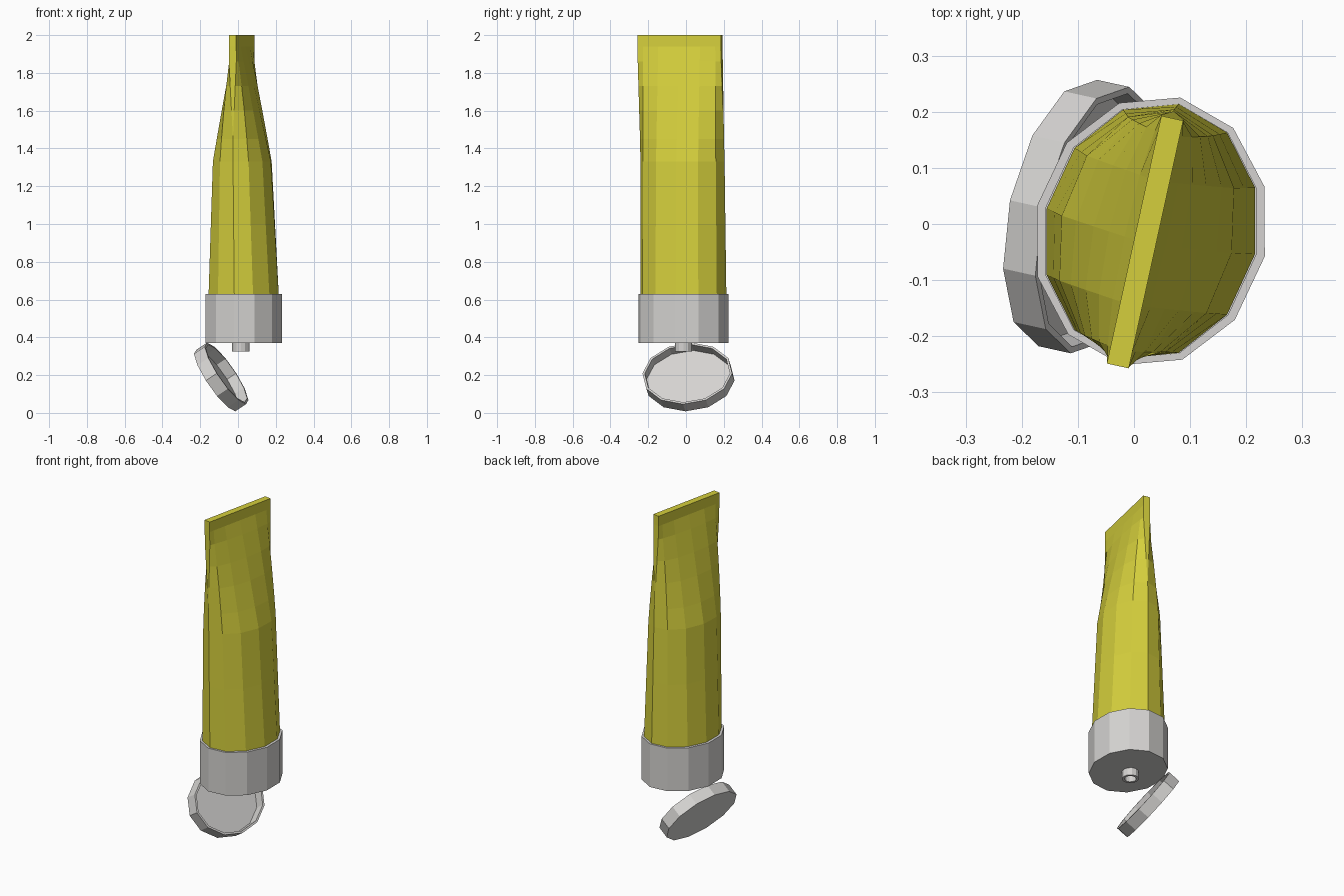
import bpy, bmesh, math
from mathutils import Matrix

if "Cube" in bpy.data.objects:
    bpy.data.objects.remove(bpy.data.objects["Cube"])


def material(name, rgb):
    m = bpy.data.materials.new(name)
    m.diffuse_color = (*rgb, 1)
    m.use_nodes = True
    m.node_tree.nodes["Principled BSDF"].inputs["Base Color"].default_value = m.diffuse_color
    return m


YELLOW = material("yellow plastic", (0.66, 0.62, 0.045))
GREY = material("light grey plastic", (0.66, 0.65, 0.635))

# Local frame: x across the crimp, y along it, turned about the tube axis
FRAME = Matrix.Translation((0.03, -0.013, 0)) @ Matrix.Rotation(math.radians(-12.4), 4, 'Z')


def loft(name, rings, mat, matrix):
    """Skin equal-length rings of points and close both ends."""
    bm = bmesh.new()
    rows = [[bm.verts.new(p) for p in ring] for ring in rings]
    n = len(rows[0])
    for a, b in zip(rows, rows[1:]):
        for i in range(n):
            j = (i + 1) % n
            bm.faces.new((a[i], a[j], b[j], b[i]))
    bm.faces.new(rows[0][::-1])
    bm.faces.new(rows[-1])
    bmesh.ops.remove_doubles(bm, verts=bm.verts, dist=1e-5)
    bmesh.ops.recalc_face_normals(bm, faces=bm.faces)
    me = bpy.data.meshes.new(name)
    bm.to_mesh(me)
    bm.free()
    me.transform(matrix)
    me.materials.append(mat)
    ob = bpy.data.objects.new(name, me)
    bpy.context.collection.objects.link(ob)
    return ob


def oval(rx, ry, z, n=12):
    return [(rx * math.cos(2 * math.pi * i / n), ry * math.sin(2 * math.pi * i / n), z)
            for i in range(n)]


def lerp(a, b, t):
    return a + (b - a) * max(0, min(1, t))


def tube_section(z):
    """Oval below, flattening to the thin crimp strip at the top."""
    low = (z - 0.63) / 0.70
    up = (z - 1.33) / 0.61
    half = lerp(lerp(0.190, 0.155, low), 0.02, up)
    length = lerp(lerp(0.232, 0.228, low), 0.226, up)
    power = lerp(1.0, 0.5, up)
    end = lerp(0, 0.02, (z - 1.45) / 0.41)
    du = lerp(0, -0.006, low)
    dv = lerp(0, -0.007, low) + lerp(0, -0.014, up)
    pts = []
    for side in (1, -1):
        for k in range(7):
            a = math.pi * (k if side == 1 else 6 - k) / 6
            s = max(0, math.sin(a))
            s = s ** power if s > 1e-6 else 0
            pts.append((du + side * max(end, half * s), dv + length * math.cos(a), z))
    return pts


# Squeezable tube with crimped end
loft("tube_body", [tube_section(z) for z in
                   (0.59, 0.63, 1.0, 1.33, 1.45, 1.6, 1.73, 1.86, 1.94, 2.0)], YELLOW, FRAME)

# Cap collar with thin top rim
loft("cap_collar", [oval(0.208, 0.244, 0.37), oval(0.208, 0.244, 0.63),
                    oval(0.192, 0.232, 0.63), oval(0.192, 0.232, 0.60)], GREY, FRAME)

# Hollow nozzle under the collar
loft("nozzle", [oval(0.046, 0.046, 0.372), oval(0.046, 0.046, 0.325),
                oval(0.032, 0.032, 0.325), oval(0.032, 0.032, 0.36)],
     GREY, Matrix.Translation((0.015, -0.013, 0)))

# Open flip lid: shallow dish hanging from the collar edge
lid_matrix = FRAME @ Matrix.Translation((-0.122, 0, 0.19)) @ Matrix.Rotation(math.radians(57), 4, 'Y')
loft("flip_lid", [oval(0.194, 0.243, -0.035), oval(0.194, 0.243, 0.035),
                  oval(0.182, 0.231, 0.035), oval(0.182, 0.231, -0.022)], GREY, lid_matrix)
